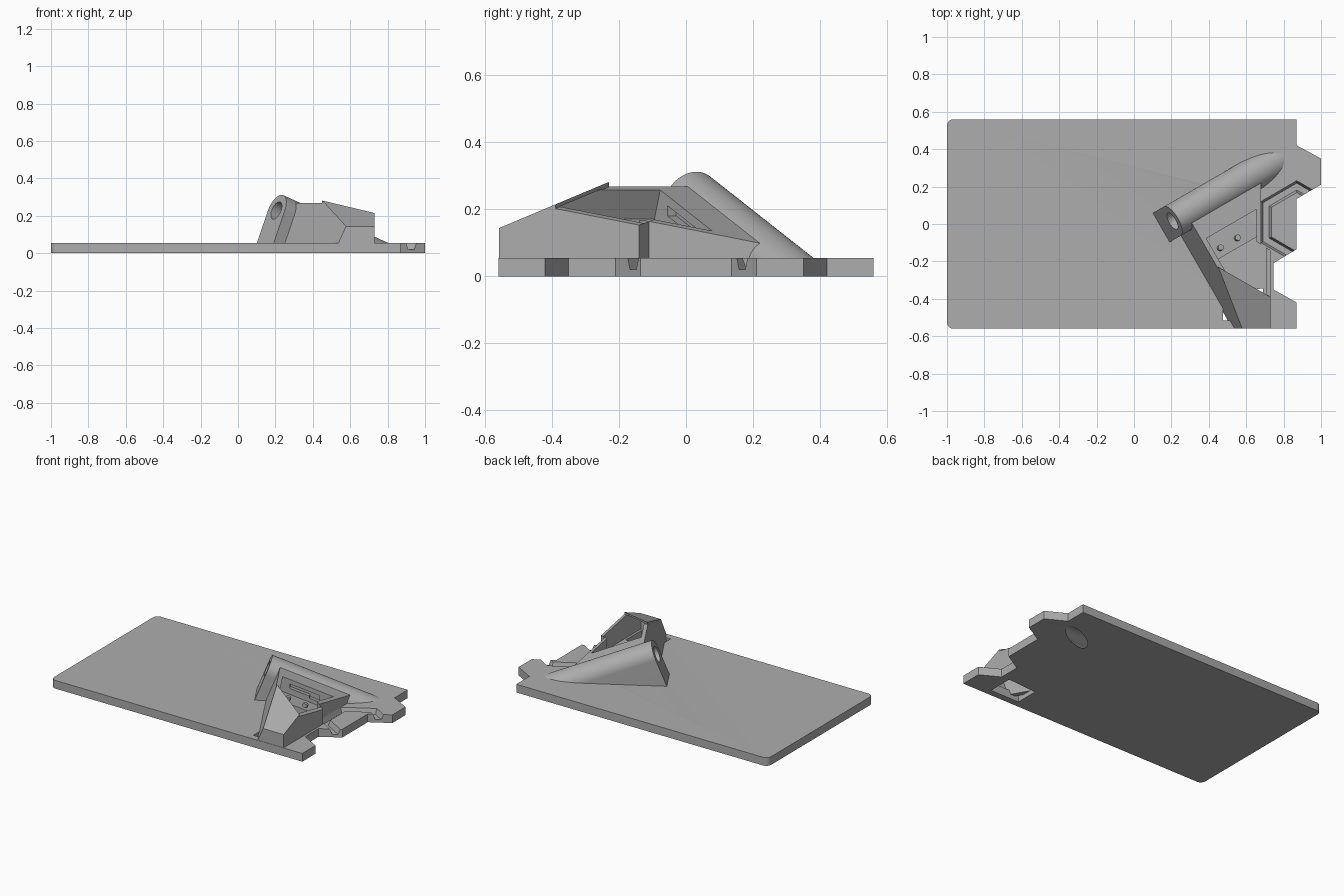
import bpy, bmesh, math
from mathutils import Vector

if "Cube" in bpy.data.objects:
    bpy.data.objects.remove(bpy.data.objects["Cube"], do_unlink=True)

grey = bpy.data.materials.new("plain_grey")
grey.use_nodes = True
grey.diffuse_color = (0.42, 0.42, 0.42, 1)
grey.node_tree.nodes["Principled BSDF"].inputs["Base Color"].default_value = (0.42, 0.42, 0.42, 1)

# Tilted frame shared by the barrel and the housing
TILT, TURN = math.radians(21.5), math.radians(30)
AHEAD = Vector((math.cos(TURN), math.sin(TURN), 0))
SIDE = Vector((-math.sin(TURN), math.cos(TURN), 0))
DOWN_Z = Vector((0, 0, 1))
AXIS = AHEAD * math.cos(TILT) - DOWN_Z * math.sin(TILT)
UP = AHEAD * math.sin(TILT) + DOWN_Z * math.cos(TILT)
MOUTH = Vector((0.205, 0.015, 0.228))
PLATE_TOP = 0.055


def make(name, bm):
    bmesh.ops.recalc_face_normals(bm, faces=bm.faces[:])
    mesh = bpy.data.meshes.new(name)
    bm.to_mesh(mesh)
    bm.free()
    ob = bpy.data.objects.new(name, mesh)
    bpy.context.collection.objects.link(ob)
    mesh.materials.append(grey)
    return ob


def trim(bm, cuts):
    """Cut away the side each normal points to and cap the opening."""
    for point, normal in cuts:
        geom = bm.verts[:] + bm.edges[:] + bm.faces[:]
        bmesh.ops.bisect_plane(bm, geom=geom, dist=1e-6, plane_co=point,
                               plane_no=normal, clear_outer=True)
        rim = [e for e in bm.edges if e.is_boundary]
        if rim:
            bmesh.ops.holes_fill(bm, edges=rim, sides=0)


def extrude(name, points, vector, cuts=()):
    bm = bmesh.new()
    face = bm.faces.new([bm.verts.new(p) for p in points])
    out = bmesh.ops.extrude_face_region(bm, geom=[face], use_keep_orig=True)
    moved = [g for g in out["geom"] if isinstance(g, bmesh.types.BMVert)]
    bmesh.ops.translate(bm, verts=moved, vec=vector)
    bmesh.ops.recalc_face_normals(bm, faces=bm.faces[:])
    trim(bm, cuts)
    return make(name, bm)


def prism(name, plan, z0, z1, cuts=()):
    return extrude(name, [(x, y, z0) for x, y in plan], Vector((0, 0, z1 - z0)), cuts)


def sweep(name, path, top, bottom, z0, z1):
    """Trapezoid section along a flat path with mitred corners."""
    pts = [Vector(p) for p in path]
    bm, rings = bmesh.new(), []
    for i, p in enumerate(pts):
        a = (p - pts[i - 1]).normalized() if i else None
        b = (pts[i + 1] - p).normalized() if i < len(pts) - 1 else a
        a = a or b
        n = Vector((-(a + b).y, (a + b).x)).normalized()
        n /= n.dot(Vector((-a.y, a.x)))
        rings.append([bm.verts.new((*(p + n * w), z)) for w, z in
                      ((-bottom, z0), (bottom, z0), (top, z1), (-top, z1))])
    for r, s in zip(rings, rings[1:]):
        for k in range(4):
            bm.faces.new((r[k], r[(k + 1) % 4], s[(k + 1) % 4], s[k]))
    bm.faces.new(rings[0])
    bm.faces.new(rings[-1])
    return make(name, bm)


def boolean(target, others, operation="DIFFERENCE"):
    bpy.context.view_layer.objects.active = target
    for ob in others:
        mod = target.modifiers.new("cut", "BOOLEAN")
        mod.operation, mod.solver, mod.object = operation, "EXACT", ob
        bpy.ops.object.modifier_apply(modifier=mod.name)


def ab(a, b):
    """Plan point from distances along and across the barrel."""
    p = AHEAD * a + SIDE * b
    return (p.x, p.y)


def arc(center, radius, start, end, steps):
    return [(center[0] + radius * math.cos(start + (end - start) * i / steps),
             center[1] + radius * math.sin(start + (end - start) * i / steps))
            for i in range(steps + 1)]


# Base plate with interlocking tab and notch
plan = [(0.87, -0.56), (0.87, -0.42), (0.745, -0.35), (0.745, -0.21), (0.87, -0.135),
        (0.87, 0.135), (1, 0.21), (1, 0.35), (0.87, 0.42), (0.87, 0.56)]
plan += arc((-0.965, 0.525), 0.035, math.pi / 2, math.pi, 6)
plan += arc((-0.965, -0.525), 0.035, math.pi, math.pi * 1.5, 6)
base_plate = prism("base_plate", plan, 0, PLATE_TOP)

# Barrel: arched section swept along the tilted axis, cut off inside the plate
section = [(-0.09, -0.4)] + arc((0, 0), 0.09, math.pi, 0, 40) + [(0.09, -0.4)]
barrel = extrude("barrel", [MOUTH + SIDE * s + UP * u for s, u in section], AXIS * 0.9,
                 [(Vector((0, 0, 0.03)), -DOWN_Z)])

# Housing: tilted top, tilted left face, and a sloping hood in front
tilt_top = (Vector((0.45, -0.23, 0.266)), UP)
left_face = (Vector((0.254, -0.067, PLATE_TOP)), -AXIS)
roof_normal = Vector((0, -0.42, 1))
roof = (Vector((0, -0.555, 0.145)), roof_normal)
housing = prism("housing", [ab(0.14, -0.15), (0.68, 0.22), (0.68, -0.11), (0.73, -0.14),
                            (0.73, -0.39), (0.45, -0.23), (0.45, -0.44)],
                0.03, 0.4, [tilt_top, left_face])
hood = prism("hood", [(0.45, -0.558), (0.73, -0.558), (0.73, -0.39), (0.45, -0.23)],
             0.03, 0.4, [roof, left_face])
boolean(housing, [hood], "UNION")

# Cavity open at the tilted top and running under the hood
cavity = prism("cavity_cutter", [ab(0.2, -0.26), (0.655, 0.078), (0.655, -0.095),
                                 (0.705, -0.125), (0.705, -0.53), (0.475, -0.53), (0.475, -0.45)],
               -0.1, 0.6, [(roof[0] - DOWN_Z * 0.012, roof_normal),
                           (left_face[0] + AXIS * 0.028, -AXIS)])
# Recess in the cavity wall beside the barrel
recess = extrude("recess_cutter",
                 [Vector((*ab(a, -0.3), 0.266 - 0.394 * (a - 0.275) - d))
                  for a, d in ((0.34, 0.03), (0.52, 0.03), (0.52, 0.075), (0.46, 0.075),
                               (0.46, 0.06), (0.34, 0.06))], SIDE * 0.07)
boolean(housing, [cavity, recess])

# Tilted mounting floor and two pegs
floor_cut = (tilt_top[0] - DOWN_Z * 0.1, UP)
mount_floor = prism("mount_floor", [ab(0.24, -0.255), ab(0.56, -0.255), ab(0.56, -0.388),
                                    ab(0.24, -0.388)], 0.04, 0.3,
                    [floor_cut, (left_face[0] + AXIS * 0.02, -AXIS)])
for i, a in enumerate((0.33, 0.435)):
    z = 0.166 - 0.394 * (a - 0.275)
    ring = [Vector((*ab(a, -0.341), z - 0.01)) + AXIS * u + SIDE * v
            for u, v in arc((0, 0), 0.016, 0, math.tau, 16)[:-1]]
    extrude("mount_peg_%d" % (i + 1), ring, UP * 0.03)

# Through bore, bottom opening and cable channel
bore = extrude("bore_cutter", [MOUTH - AXIS * 0.1 + SIDE * s + UP * u
                               for s, u in arc((0, 0), 0.05, 0, math.tau, 40)[:-1]], AXIS * 1.1)
opening = prism("opening_cutter", [(0.475, -0.515), (0.69, -0.515), (0.69, -0.345),
                                   (0.475, -0.36)], -0.1, 0.1)
channel = sweep("channel_cutter", [(1, 0.125), (0.87, 0.2), (0.707, 0.105),
                                   (0.707, -0.085), (0.9, -0.197)], 0.029, 0.016, 0.02, 0.06)
boolean(base_plate, [bore, opening, channel])
boolean(barrel, [bore])

for helper in (hood, cavity, recess, bore, opening, channel):
    bpy.data.objects.remove(helper, do_unlink=True)

# Smooth the round parts, keep edges sharp
bpy.ops.object.select_all(action="DESELECT")
for ob in (base_plate, barrel):
    ob.select_set(True)
bpy.context.view_layer.objects.active = barrel
bpy.ops.object.shade_smooth_by_angle(angle=math.radians(30))
